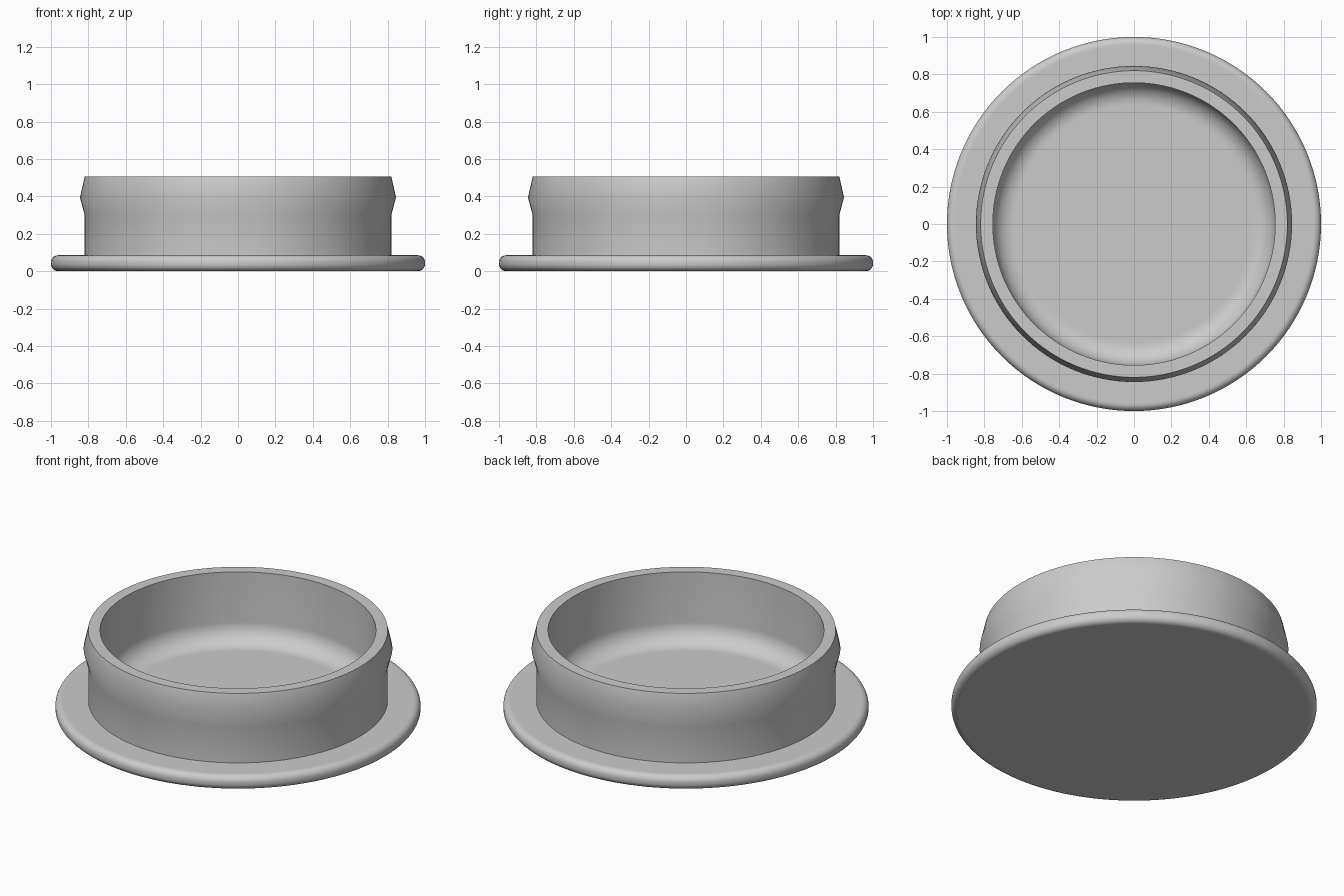
import bpy, bmesh
from math import pi, sin, cos, radians
from mathutils import Vector

if "Cube" in bpy.data.objects:
    bpy.data.objects.remove(bpy.data.objects["Cube"], do_unlink=True)

grey = bpy.data.materials.new("light grey plastic")
grey.use_nodes = True
colour = (0.6, 0.6, 0.6, 1)
grey.diffuse_color = colour
grey.node_tree.nodes["Principled BSDF"].inputs["Base Color"].default_value = colour

SEGMENTS = 128
FLANGE = 0.085      # flange thickness and floor height
EDGE = 0.038        # flange edge rounding
FILLET = 0.115      # inner floor rounding
INNER, OUTER, BEAD, TOP = 0.755, 0.82, 0.845, 0.505


def arc(r, z, radius, start, end, steps=8):
    """Points of a circular arc in the profile plane, angles in degrees."""
    angles = [radians(start + (end - start) * i / steps) for i in range(steps + 1)]
    return [(r + radius * cos(a), z + radius * sin(a)) for a in angles]


def lathe(name, profile):
    """Revolve a (radius, height) profile about the z axis."""
    bm = bmesh.new()
    verts = [bm.verts.new((r, 0, z)) for r, z in profile]
    edges = [bm.edges.new(pair) for pair in zip(verts, verts[1:])]
    bmesh.ops.spin(bm, geom=verts + edges, cent=Vector(), axis=(0, 0, 1),
                   angle=2 * pi, steps=SEGMENTS)
    bmesh.ops.remove_doubles(bm, verts=bm.verts, dist=0.0005)
    bmesh.ops.recalc_face_normals(bm, faces=bm.faces)
    mesh = bpy.data.meshes.new(name)
    bm.to_mesh(mesh)
    bm.free()
    obj = bpy.data.objects.new(name, mesh)
    bpy.context.collection.objects.link(obj)
    mesh.materials.append(grey)
    bpy.ops.object.select_all(action="DESELECT")
    obj.select_set(True)
    bpy.context.view_layer.objects.active = obj
    bpy.ops.object.shade_smooth_by_angle(angle=radians(40))
    return obj


# Underside and rounded flange edge
rim = 1 - EDGE
profile = [(0, 0), (rim - 0.01, 0)]
profile += arc(rim, EDGE, EDGE, -90, 0)
profile += arc(rim, FLANGE - EDGE, EDGE, 0, 90)
profile += [(rim - 0.01, FLANGE)]

# Outer wall with its snap bead, then the flat lip
profile += [(OUTER, FLANGE), (OUTER, 0.3), (BEAD, 0.395), (OUTER, TOP), (INNER, TOP)]

# Inner wall, rounded corner and floor
profile += arc(INNER - FILLET, FLANGE + FILLET, FILLET, 0, -90, 12)
profile += [(INNER - FILLET - 0.01, FLANGE), (0, FLANGE)]

lathe("plug_cap", profile)
